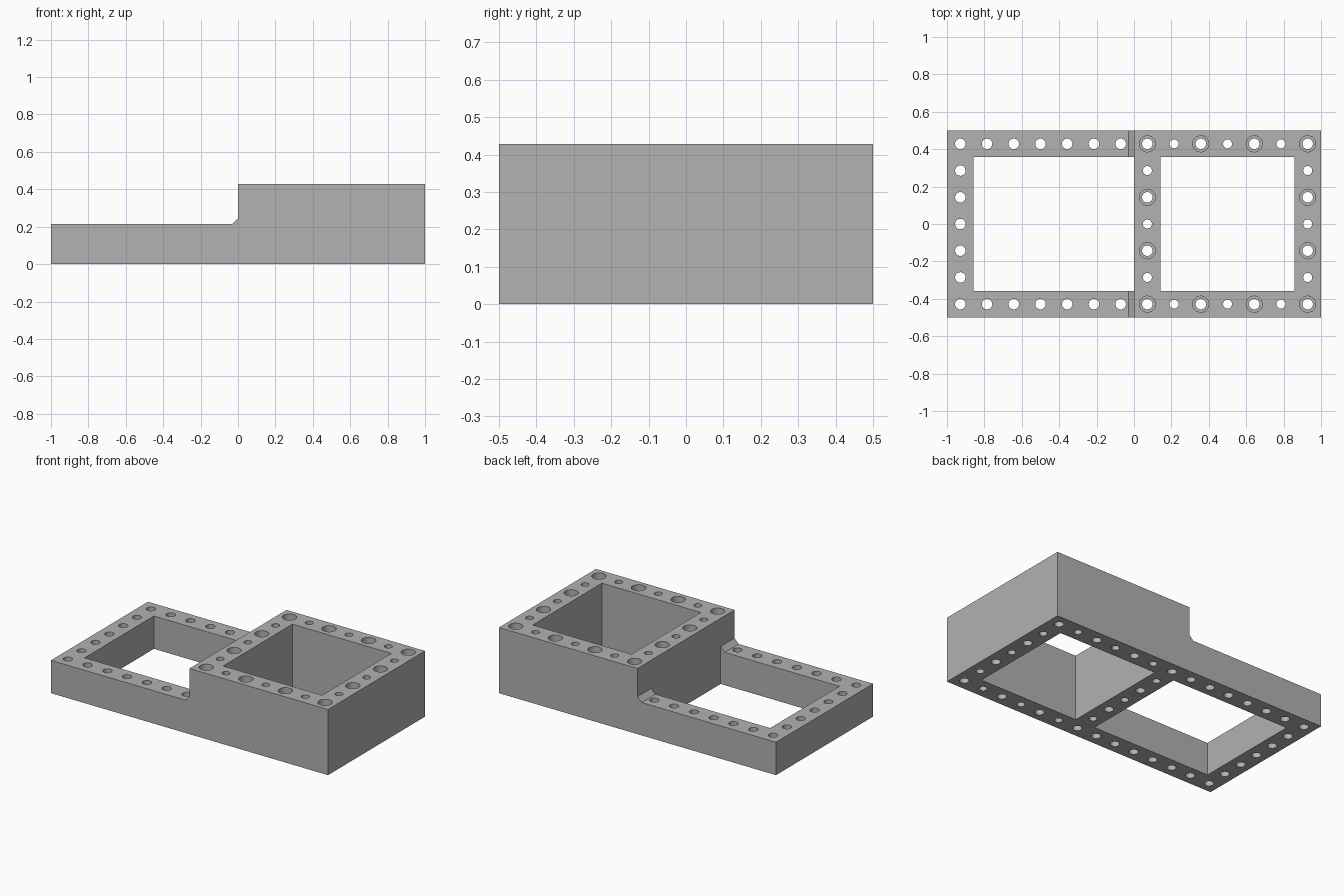
import bpy
import bmesh
from mathutils import Matrix, Vector

cube = bpy.data.objects.get("Cube")
if cube:
    bpy.data.objects.remove(cube, do_unlink=True)

U = 1 / 7             # hole pitch and bar width
LOW, HIGH = 1.5 * U, 3 * U
CHAMFER = 0.03

grey = bpy.data.materials.new("plain grey")
grey.use_nodes = True
colour = (0.445, 0.445, 0.445, 1)
grey.diffuse_color = colour
grey.node_tree.nodes["Principled BSDF"].inputs["Base Color"].default_value = colour


def make_object(name, bm):
    bmesh.ops.recalc_face_normals(bm, faces=bm.faces)
    mesh = bpy.data.meshes.new(name)
    bm.to_mesh(mesh)
    bm.free()
    mesh.materials.append(grey)
    obj = bpy.data.objects.new(name, mesh)
    bpy.context.collection.objects.link(obj)
    return obj


def add_box(bm, x0, x1, half_y):
    place = Matrix.Translation(((x0 + x1) / 2, 0, HIGH / 2))
    size = Matrix.Diagonal((x1 - x0, 2 * half_y, 2 * HIGH, 1))
    bmesh.ops.create_cube(bm, size=1, matrix=place @ size)


def add_drill(bm, x, y, radius, z0, z1):
    bmesh.ops.create_cone(bm, cap_ends=True, segments=32, radius1=radius, radius2=radius,
                          depth=z1 - z0, matrix=Matrix.Translation((x, y, (z0 + z1) / 2)))


# Stepped block: side profile extruded front to back, with a chamfer in the step
profile = [(-1, 0), (1, 0), (1, HIGH), (0, HIGH), (0, LOW + CHAMFER), (-CHAMFER, LOW), (-1, LOW)]
bm = bmesh.new()
side = bm.faces.new([bm.verts.new((x, -0.5, z)) for x, z in profile])
back = bmesh.ops.extrude_face_region(bm, geom=[side])["geom"]
bmesh.ops.translate(bm, vec=Vector((0, 1, 0)),
                    verts=[v for v in back if isinstance(v, bmesh.types.BMVert)])
frame = make_object("stepped_frame", bm)

# Openings, through holes and counterbores
openings, drills, bores = bmesh.new(), bmesh.new(), bmesh.new()
add_box(openings, U - 1, 0, 0.5 - U)
add_box(openings, U, 1 - U, 0.5 - U)

for i in range(14):
    for j in range(7):
        if j not in (0, 6) and i not in (0, 7, 13):
            continue
        x, y = (i - 6.5) * U, (j - 3) * U
        tall = i >= 7
        large = tall and (i - 7 + j) % 2 == 0
        add_drill(drills, x, y, 0.024 if tall and not large else 0.028, -0.1, HIGH + 0.1)
        if large:
            add_drill(bores, x, y, 0.043, LOW, HIGH + 0.1)

# Cut everything out of the block
bpy.context.view_layer.objects.active = frame
frame.select_set(True)
for name, bm in (("openings", openings), ("drills", drills), ("bores", bores)):
    cutter = make_object(name + "_cutter", bm)
    cutter.hide_render = True
    mod = frame.modifiers.new(name, "BOOLEAN")
    mod.operation = "DIFFERENCE"
    mod.solver = "EXACT"
    mod.object = cutter
    bpy.ops.object.modifier_apply(modifier=mod.name)
    bpy.data.objects.remove(cutter, do_unlink=True)

bpy.ops.object.shade_smooth_by_angle(angle=0.5)
